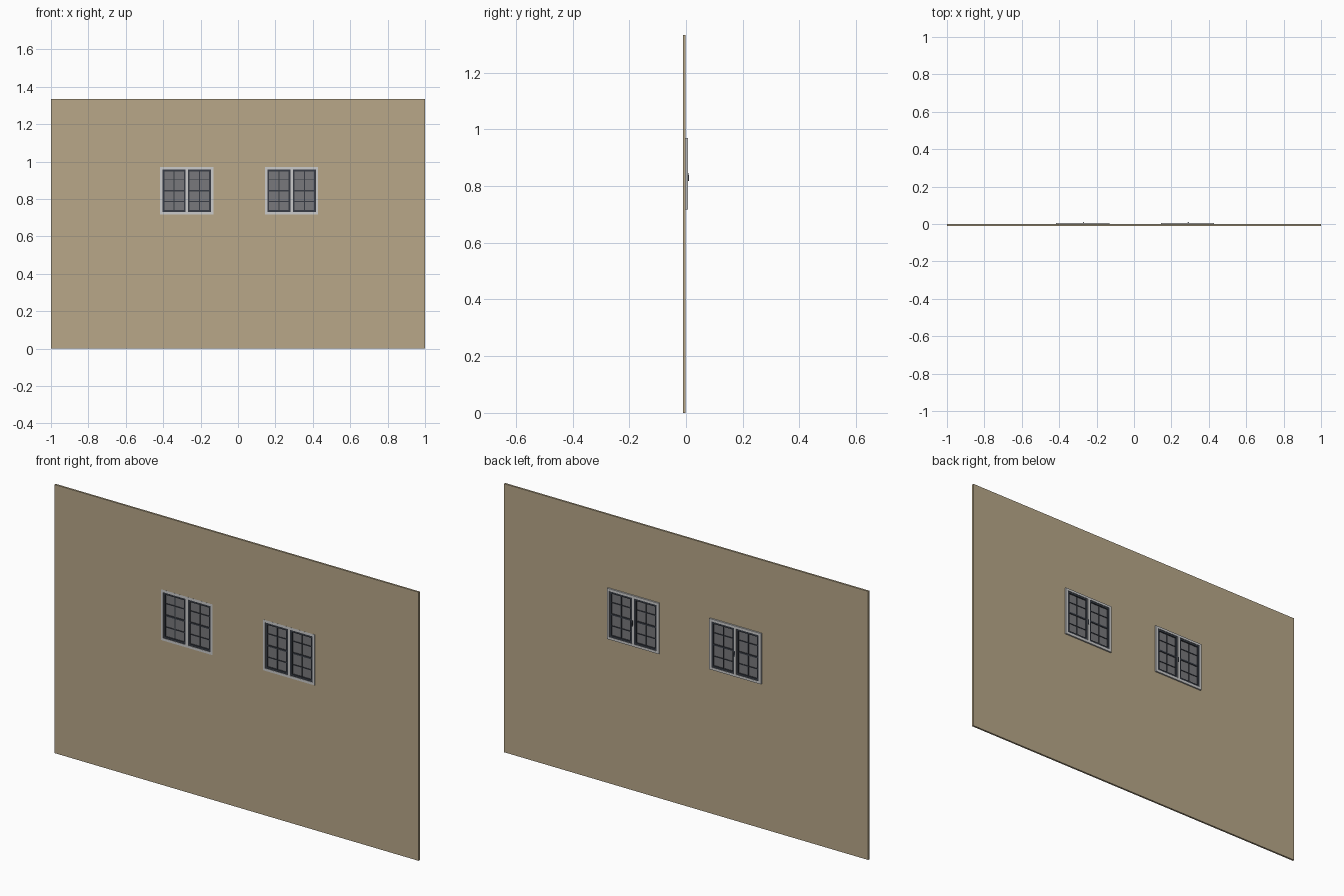
import bpy, bmesh

if "Cube" in bpy.data.objects:
    bpy.data.objects.remove(bpy.data.objects["Cube"])

CENTRES = (-0.274, 0.287)            # window centres along the wall
W, Z0, Z1 = 0.284, 0.718, 0.970      # outer window width, bottom, top
WALL_Y = (-0.0105, -0.001)


def material(name, rgb):
    m = bpy.data.materials.new(name)
    m.diffuse_color = (*rgb, 1)
    m.use_nodes = True
    m.node_tree.nodes["Principled BSDF"].inputs["Base Color"].default_value = m.diffuse_color
    return m


TAN = material("plaster", (0.48, 0.39, 0.25))
LIGHT = material("frame_grey", (0.55, 0.55, 0.57))
DARK = material("sash_dark", (0.04, 0.046, 0.06))
GLASS = material("glass_grey", (0.19, 0.19, 0.20))


def finish(bm, name, mat):
    bmesh.ops.recalc_face_normals(bm, faces=bm.faces)
    me = bpy.data.meshes.new(name)
    bm.to_mesh(me)
    bm.free()
    me.materials.append(mat)
    ob = bpy.data.objects.new(name, me)
    bpy.context.collection.objects.link(ob)
    return ob


def panel(name, xs, zs, holes, y, mat):
    """Slab made of a grid of cells, leaving out the hole cells, given depth in y."""
    bm = bmesh.new()
    v = [[bm.verts.new((x, y[0], z)) for z in zs] for x in xs]
    for i in range(len(xs) - 1):
        for k in range(len(zs) - 1):
            if (i, k) not in holes:
                bm.faces.new((v[i][k], v[i + 1][k], v[i + 1][k + 1], v[i][k + 1]))
    ext = bmesh.ops.extrude_face_region(bm, geom=bm.faces[:], use_keep_orig=True)
    for e in ext["geom"]:
        if isinstance(e, bmesh.types.BMVert):
            e.co.y = y[1]
    return finish(bm, name, mat)


def boxes(name, spans, mat):
    """One object from boxes given as (x0, x1, y0, y1, z0, z1)."""
    bm = bmesh.new()
    for x0, x1, y0, y1, z0, z1 in spans:
        vs = bmesh.ops.create_cube(bm, size=1)["verts"]
        for p in vs:
            p.co.x = x1 if p.co.x > 0 else x0
            p.co.y = y1 if p.co.y > 0 else y0
            p.co.z = z1 if p.co.z > 0 else z0
    return finish(bm, name, mat)


# wall with two window openings
xs = [-1] + [c + s * W / 2 for c in CENTRES for s in (-1, 1)] + [1]
panel("wall", xs, [0, Z0, Z1, 1.333], {(1, 1), (3, 1)}, WALL_Y, TAN)

for n, c in enumerate(CENTRES, 1):
    # outer frame with centre mullion
    b, m = 0.012, 0.006
    fx = [c - W / 2, c - W / 2 + b, c - m, c + m, c + W / 2 - b, c + W / 2]
    fz = [Z0, Z0 + b, Z1 - b, Z1]
    panel(f"window_frame_{n}", fx, fz, {(1, 1), (3, 1)}, (-0.0108, 0.0065), LIGHT)

    for side, (x0, x1) in (("left", fx[1:3]), ("right", fx[3:5])):
        z0, z1 = fz[1], fz[2]
        t = 0.010
        # sash border
        panel(f"sash_{side}_{n}", [x0, x0 + t, x1 - t, x1],
              [z0, z0 + t, z1 - t, z1], {(1, 1)}, (-0.009, 0.005), DARK)
        # glazing bars: thick middle rail, thin bars above, below and upright
        xm, zm = (x0 + x1) / 2, (z0 + z1) / 2
        bars = [(x0 + t, x1 - t, -0.007, 0.003, zm - 0.004, zm + 0.004),
                (xm - 0.002, xm + 0.002, -0.006, 0.002, z0 + t, z1 - t)]
        for dz in (-0.058, 0.058):
            bars.append((x0 + t, x1 - t, -0.006, 0.002, zm + dz - 0.002, zm + dz + 0.002))
        boxes(f"glazing_bars_{side}_{n}", bars, DARK)
        # glass pane
        boxes(f"glass_{side}_{n}",
              [(x0 + t, x1 - t, -0.003, -0.001, z0 + t, z1 - t)], GLASS)

    # window handle on the back: plate and lever
    h = c + 0.003
    boxes(f"window_handle_{n}",
          [(h - 0.003, h + 0.003, 0.006, 0.008, 0.824, 0.846),
           (h - 0.002, h + 0.002, 0.0075, 0.0105, 0.818, 0.838)], DARK)
